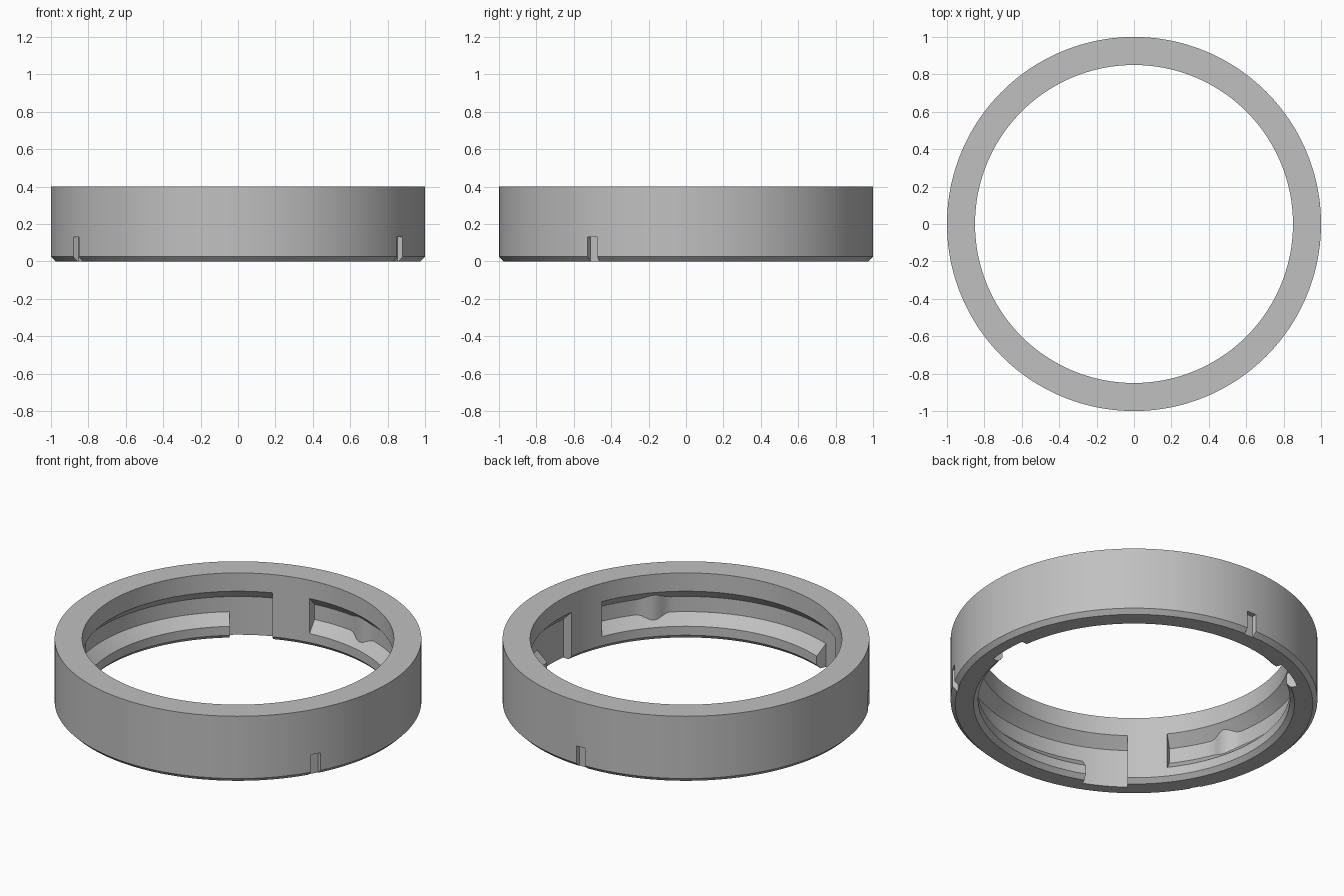
import bpy, bmesh
from math import radians, sin, cos, pi

cube = bpy.data.objects.get("Cube")
if cube:
    bpy.data.objects.remove(cube, do_unlink=True)

# Main dimensions
R_OUT, R_IN, HEIGHT = 1.0, 0.85, 0.40
CHAMFER, GROOVE = 0.025, 0.06
LEDGE_Z, LIP_Z = 0.079, 0.29
NOTCH_Z, NOTCH_D = 0.13, 0.03

# Angles inside one third of the ring, in degrees
START, SECTOR = 97.7, 120.0
SLOT_A, SLOT_B = 14.6, 30.3
NOTCH_MID, NOTCH_HALF = 112.3, 1.7
BUMP_MID, BUMP_HALF, BUMP_H = 98.7, 6.0, 0.03


def profile(angle, kind, notched):
    """Cross-section as (radius, height) pairs, outside down, inside up."""
    if notched:
        r = R_OUT - NOTCH_D
        outer = [(R_OUT, NOTCH_Z), (r, NOTCH_Z), (r, CHAMFER), (r, 0)]
    else:
        outer = [(R_OUT, NOTCH_Z), (R_OUT, NOTCH_Z), (R_OUT, CHAMFER), (R_OUT - CHAMFER, 0)]

    d = 0.0 if kind == "column" else GROOVE
    off = abs(angle - BUMP_MID)
    if kind == "groove" and off < BUMP_HALF:
        d -= BUMP_H * (1 + cos(pi * off / BUMP_HALF)) / 2

    w = R_IN + d
    if kind == "slot":
        foot = [(w, 0), (w, CHAMFER), (w, LEDGE_Z)]
    else:
        foot = [(R_IN + CHAMFER, 0), (R_IN, CHAMFER), (R_IN, LEDGE_Z)]
    wall = [(w, LEDGE_Z + d), (w, LIP_Z - d), (R_IN, LIP_Z), (R_IN, HEIGHT)]
    return [(R_OUT, HEIGHT)] + outer + foot + wall


def span(a, b, step=1.5):
    n = max(1, round((b - a) / step))
    return [a + (b - a) * i / n for i in range(n + 1)]


# Stretches of constant section: start, end, inner kind, outer notch
n0, n1 = NOTCH_MID - NOTCH_HALF, NOTCH_MID + NOTCH_HALF
stretches = [(0, SLOT_A, "column", False), (SLOT_A, SLOT_B, "slot", False),
             (SLOT_B, BUMP_MID - BUMP_HALF, "groove", False),
             (BUMP_MID - BUMP_HALF, BUMP_MID + BUMP_HALF, "groove", False),
             (BUMP_MID + BUMP_HALF, n0, "groove", False),
             (n0, n1, "groove", True), (n1, SECTOR, "groove", False)]

# Sweep the section around the ring; jumps between stretches form the end walls
bm = bmesh.new()
loops = []
for third in range(3):
    for a, b, kind, notched in stretches:
        for t in span(a, b):
            phi = radians(START + third * SECTOR + t)
            loops.append([bm.verts.new((r * cos(phi), r * sin(phi), z))
                          for r, z in profile(t, kind, notched)])
for i, cur in enumerate(loops):
    nxt = loops[(i + 1) % len(loops)]
    for j in range(len(cur)):
        k = (j + 1) % len(cur)
        bm.faces.new((cur[j], cur[k], nxt[k], nxt[j]))
bmesh.ops.remove_doubles(bm, verts=bm.verts, dist=1e-5)
bmesh.ops.dissolve_degenerate(bm, edges=bm.edges, dist=1e-5)
bmesh.ops.recalc_face_normals(bm, faces=bm.faces)

mesh = bpy.data.meshes.new("bayonet_ring")
bm.to_mesh(mesh)
bm.free()
ring = bpy.data.objects.new("bayonet_ring", mesh)
bpy.context.collection.objects.link(ring)

# Plain grey material
grey = bpy.data.materials.new("plain_grey")
grey.use_nodes = True
color = (0.53, 0.53, 0.53, 1)
grey.diffuse_color = color
grey.node_tree.nodes["Principled BSDF"].inputs["Base Color"].default_value = color
mesh.materials.append(grey)

# Smooth curved walls, keep the corners crisp
bpy.ops.object.select_all(action='DESELECT')
ring.select_set(True)
bpy.context.view_layer.objects.active = ring
bpy.ops.object.shade_smooth_by_angle(angle=radians(25))
